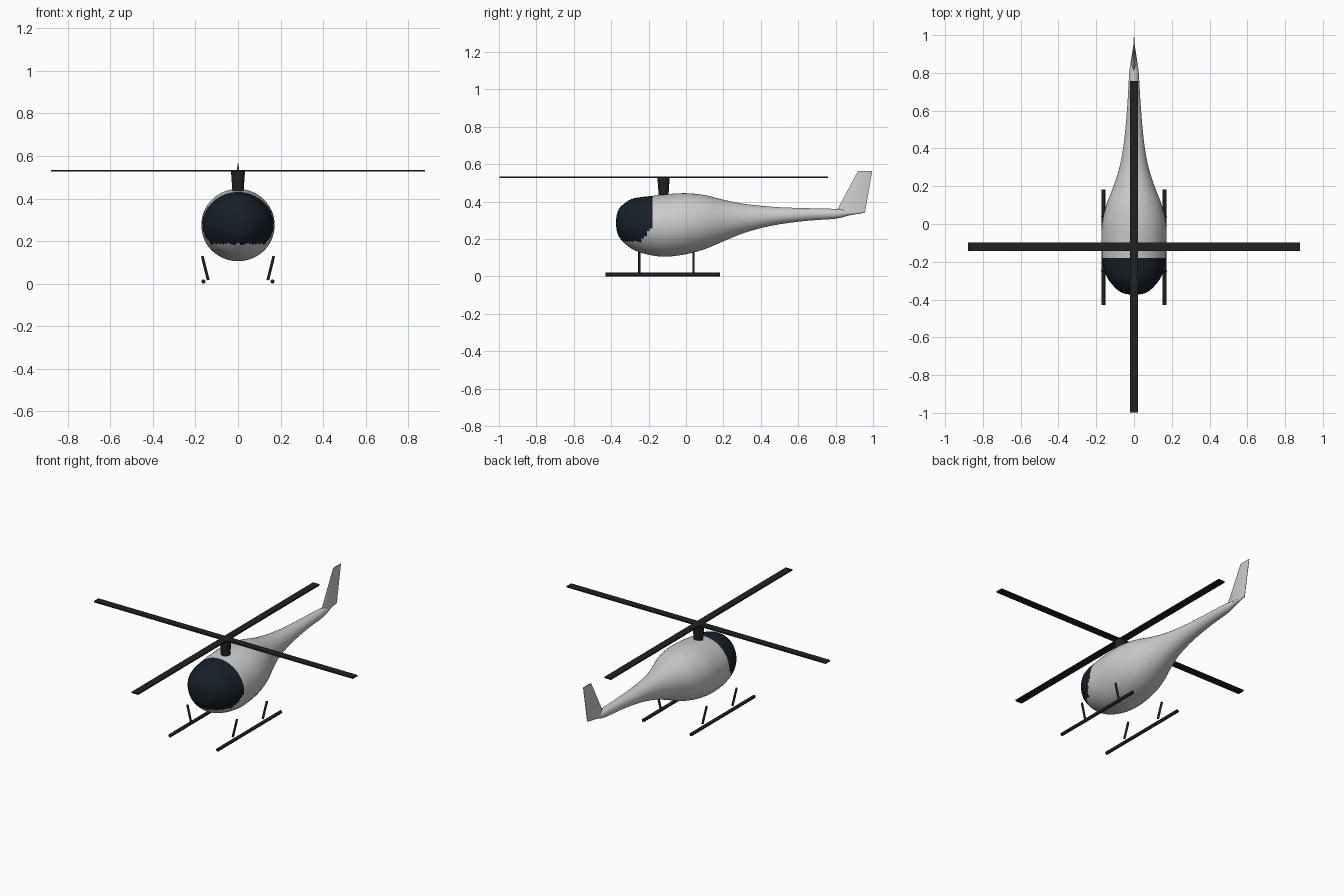
import bpy, math
from mathutils import Vector

if "Cube" in bpy.data.objects:
    bpy.data.objects.remove(bpy.data.objects["Cube"])


def material(name, rgb):
    m = bpy.data.materials.new(name)
    m.diffuse_color = (*rgb, 1)
    m.use_nodes = True
    m.node_tree.nodes["Principled BSDF"].inputs["Base Color"].default_value = m.diffuse_color
    return m


BLACK = material("black", (0.014, 0.015, 0.015))
GLASS = material("tinted_glass", (0.008, 0.014, 0.022))


def add_mesh(name, verts, faces, mat=None, angle=None):
    me = bpy.data.meshes.new(name)
    me.from_pydata(verts, [], faces)
    ob = bpy.data.objects.new(name, me)
    bpy.context.collection.objects.link(ob)
    if mat:
        me.materials.append(mat)
    if angle:
        smooth(ob, angle)
    return ob


def smooth(ob, angle):
    bpy.ops.object.select_all(action='DESELECT')
    ob.select_set(True)
    bpy.context.view_layer.objects.active = ob
    bpy.ops.object.shade_smooth_by_angle(angle=math.radians(angle))


def loft(name, rings, mat=None, angle=None):
    n = len(rings[0])
    verts = [v for r in rings for v in r]
    faces = [(i * n + j, i * n + (j + 1) % n, (i + 1) * n + (j + 1) % n, (i + 1) * n + j)
             for i in range(len(rings) - 1) for j in range(n)]
    faces += [tuple(reversed(range(n))), tuple(range(len(verts) - n, len(verts)))]
    return add_mesh(name, verts, faces, mat, angle)


def rod(name, a, b, r1, r2, sides=12):
    a, b = Vector(a), Vector(b)
    q = (b - a).to_track_quat('Z', 'Y')
    rings = []
    for p, r in ((a, r1), (b, r2)):
        rings.append([p + q @ Vector((r * math.cos(2 * math.pi * k / sides),
                                      r * math.sin(2 * math.pi * k / sides), 0))
                      for k in range(sides)])
    return loft(name, rings, BLACK, 40)


# Fuselage stations: y, bottom z, top z, half width
stations = [
    (-0.375, 0.285, 0.287, 0.001), (-0.369, 0.24, 0.335, 0.048), (-0.35, 0.2, 0.372, 0.086),
    (-0.3, 0.154, 0.41, 0.132), (-0.25, 0.13, 0.423, 0.155), (-0.18, 0.112, 0.431, 0.168),
    (-0.1, 0.106, 0.440, 0.172), (0, 0.119, 0.445, 0.169), (0.1, 0.146, 0.435, 0.147),
    (0.2, 0.188, 0.41, 0.109), (0.3, 0.229, 0.39, 0.077), (0.4, 0.258, 0.378, 0.058),
    (0.5, 0.279, 0.37, 0.046), (0.65, 0.298, 0.365, 0.034), (0.8, 0.309, 0.361, 0.025),
    (0.88, 0.328, 0.352, 0.013), (0.955, 0.340, 0.344, 0.002)]


def spline(pts, steps):
    P = [Vector(p) for p in pts]
    P = [P[0] * 2 - P[1]] + P + [P[-1] * 2 - P[-2]]
    out = []
    for i in range(1, len(P) - 2):
        a, b, c, d = P[i - 1:i + 3]
        for k in range(steps):
            t = k / steps
            out.append(0.5 * (2 * b + (c - a) * t + (2 * a - 5 * b + 4 * c - d) * t ** 2
                              + (3 * b - a - 3 * c + d) * t ** 3))
    return out + [P[-2]]


N = 64
rings = []
for y, lo, hi, w in spline(stations, 5):
    rings.append([(w * math.sin(2 * math.pi * k / N), y,
                   (lo + hi) / 2 + (hi - lo) / 2 * math.cos(2 * math.pi * k / N))
                  for k in range(N)])
body = loft("fuselage", rings, None, 60)

# Windscreen: tinted front faces of the fuselage
body.data.materials.append(material("body_grey", (0.8, 0.8, 0.8)))
body.data.materials.append(GLASS)
for f in body.data.polygons:
    c = f.center
    edge = -0.18 - max(0, 0.27 - c.z) * 0.75
    f.material_index = 1 if c.z > 0.187 and c.y < edge else 0

# Tail fin: thin blade-shaped section, tapering upward
fin_rings = []
for z, y0, y1, t in ((0.342, 0.80, 0.957, 0.018), (0.40, 0.832, 0.967, 0.009), (0.565, 0.92, 0.996, 0.003)):
    ym = y0 + (y1 - y0) * 0.35
    fin_rings.append([(0, y0, z), (t, ym, z), (0.001, y1, z), (-0.001, y1, z), (-t, ym, z)])
loft("tail_fin", fin_rings, None, 30)

# Rotor mast and four blades
HUB = -0.12
rod("rotor_mast", (0, HUB, 0.43), (0, HUB, 0.53), 0.026, 0.033, 24)
for name, hx, hy in (("cross_blades", 0.878, 0.022), ("long_blades", 0.022, 0.878)):
    loft(name, [[(sx * hx, HUB + sy * hy, z) for sx, sy in ((-1, -1), (1, -1), (1, 1), (-1, 1))]
                for z in (0.527, 0.535)], BLACK)

# Skids and slanted struts on both sides
for side, s in (("left", -1), ("right", 1)):
    rod(side + "_skid", (s * 0.162, -0.43, 0.01), (s * 0.162, 0.183, 0.01), 0.01, 0.01)
    for end, y in (("front", -0.25), ("rear", 0.04)):
        rod(f"{side}_{end}_strut", (s * 0.14, y, 0.017), (s * 0.168, y, 0.13), 0.0065, 0.0065)
